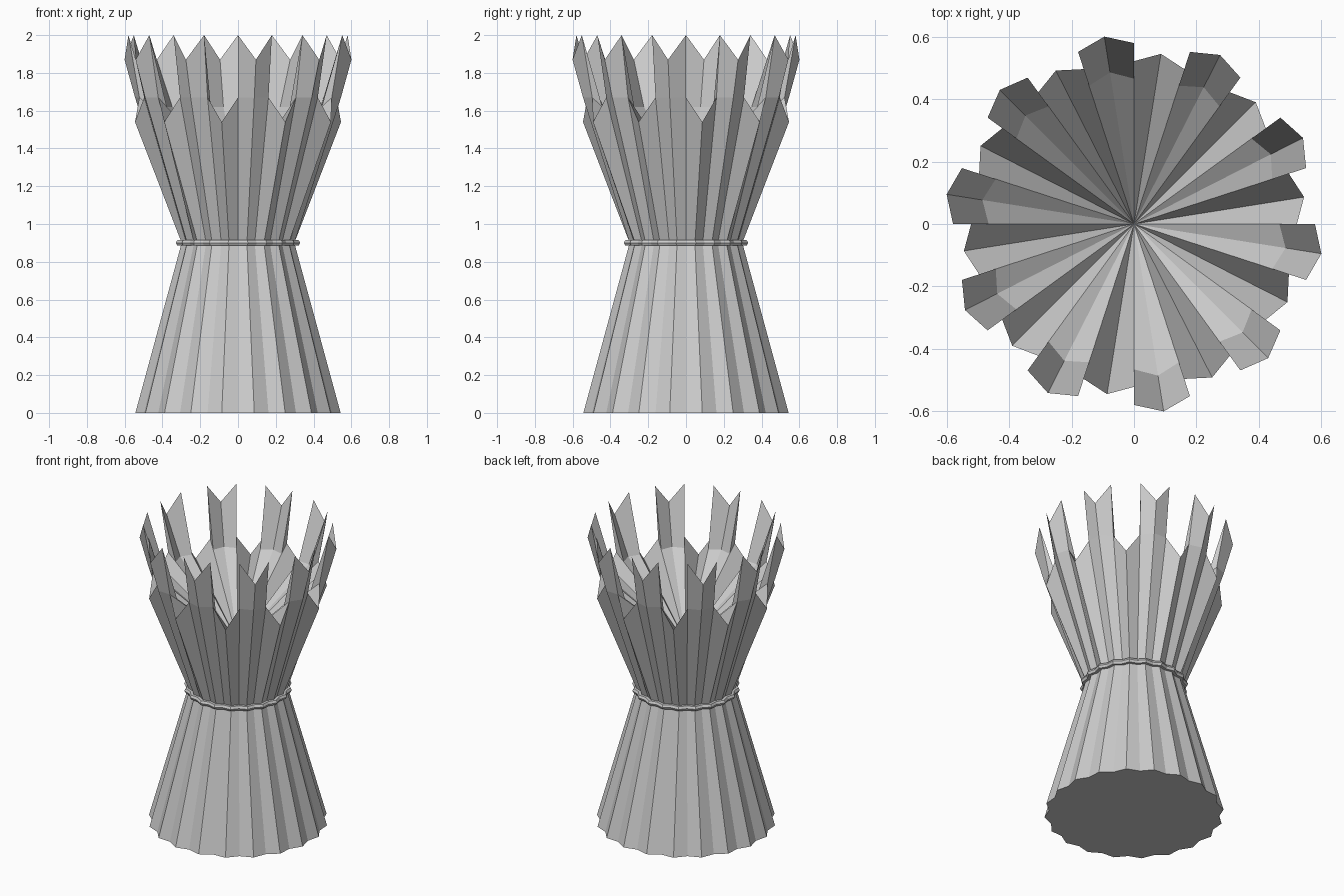
import bpy, bmesh
from math import sin, cos, radians

if "Cube" in bpy.data.objects:
    bpy.data.objects.remove(bpy.data.objects["Cube"])

N = 40            # 20 pleats: even = valley, odd = ridge
STEP = 360 / N


def section(bm, ridge, valley, z, z_ridge=None, short_z=None):
    """One pleated ring of vertices; ridges may sit at another height."""
    verts = []
    for k in range(N):
        a = radians(k * STEP)
        r, h = (ridge, z) if k % 2 else (valley, z)
        if k % 2 and z_ridge is not None:
            h = z_ridge
        if k % 4 == 1 and short_z is not None:
            h = short_z
        verts.append(bm.verts.new((r * cos(a), r * sin(a), h)))
    return verts


def bridge(bm, a, b, sectors=range(N)):
    for k in sectors:
        n = (k + 1) % N
        bm.faces.new((a[k], a[n], b[n], b[k]))


def finish(bm, name):
    loose = [v for v in bm.verts if not v.link_faces]
    bmesh.ops.delete(bm, geom=loose, context='VERTS')
    bmesh.ops.recalc_face_normals(bm, faces=bm.faces)
    me = bpy.data.meshes.new(name)
    bm.to_mesh(me)
    bm.free()
    ob = bpy.data.objects.new(name, me)
    bpy.context.collection.objects.link(ob)


# Pleated lower skirt, closed at both ends
bm = bmesh.new()
foot = section(bm, 0.55, 0.522, 0)
waist = section(bm, 0.302, 0.287, 0.9)
bridge(bm, foot, waist)
bm.faces.new(foot)
bm.faces.new(waist)
finish(bm, "pleated_base")

# Thin band round the waist
bm = bmesh.new()
band = [section(bm, r, r * 0.95, z) for r, z in
        ((0.295, 0.885), (0.325, 0.885), (0.333, 0.90), (0.325, 0.915), (0.295, 0.915))]
for i in range(5):
    bridge(bm, band[i], band[(i + 1) % 5])
finish(bm, "waist_band")

# Flared cup with alternating tall and short notched petals
bm = bmesh.new()
neck = section(bm, 0.302, 0.287, 0.9)
rim = section(bm, 0.552, 0.522, 1.67, short_z=1.54)
tip = section(bm, 0.608, 0.58, 2.0, z_ridge=1.87)
bend = section(bm, 0.492, 0.466, 1.62)
apex = bm.verts.new((0, 0, 1.2))
tall = [k for k in range(N) if k % 4 in (2, 3)]
short = [k for k in range(N) if k % 4 in (0, 1)]
bm.faces.new(neck)
bridge(bm, neck, rim)
bridge(bm, rim, tip, tall)
bridge(bm, tip, bend, tall)
for k in tall:
    bm.faces.new((bend[k], bend[(k + 1) % N], apex))
for k in short:
    n = (k + 1) % N
    if k % 2 == 0:
        bm.faces.new((rim[k], rim[n], apex, bend[k]))
    else:
        bm.faces.new((rim[k], rim[n], bend[n], apex))
for k in range(0, N, 2):      # side edges of the tall petals
    bm.faces.new((rim[k], tip[k], bend[k]))
finish(bm, "petal_cup")
